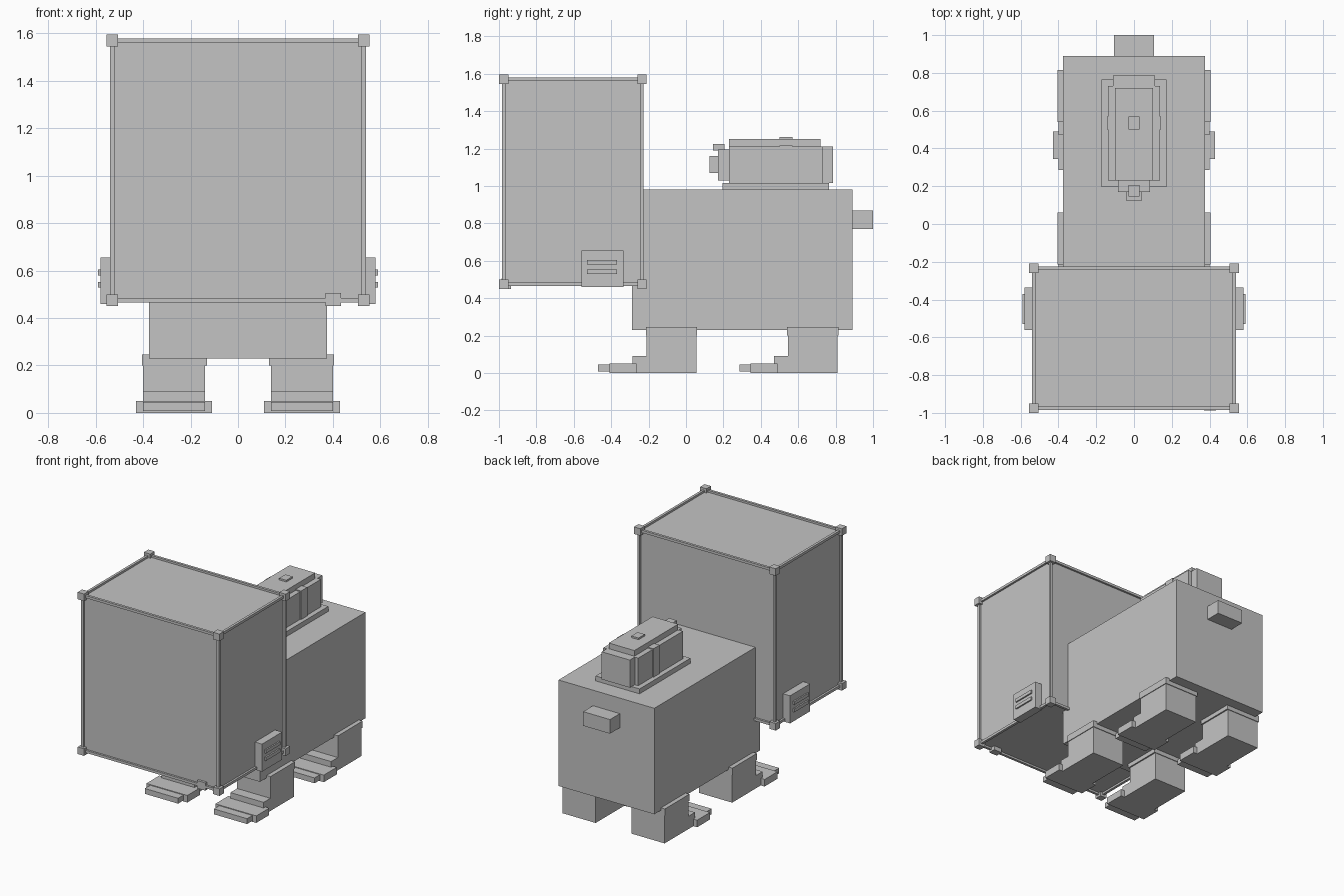
import bpy
import bmesh

old = bpy.data.objects.get("Cube")
if old:
    bpy.data.objects.remove(old, do_unlink=True)

grey = bpy.data.materials.new("plain grey")
grey.use_nodes = True
colour = (0.55, 0.55, 0.55, 1)
grey.diffuse_color = colour
grey.node_tree.nodes["Principled BSDF"].inputs["Base Color"].default_value = colour


def box(name, xs, ys, zs):
    """Flat-sided block spanning the given ranges."""
    bm = bmesh.new()
    bmesh.ops.create_cube(bm, size=1)
    for v in bm.verts:
        v.co = [r[0] if c < 0 else r[1] for c, r in zip(v.co, (xs, ys, zs))]
    mesh = bpy.data.meshes.new(name)
    bm.to_mesh(mesh)
    bm.free()
    mesh.materials.append(grey)
    obj = bpy.data.objects.new(name, mesh)
    bpy.context.collection.objects.link(obj)
    return obj


def centred(name, half, ys, zs):
    return box(name, (-half, half), ys, zs)


def paired(name, xs, ys, zs):
    box("left_" + name, xs, ys, zs)
    box("right_" + name, (-xs[1], -xs[0]), ys, zs)


def around(c, r):
    return (c - r, c + r)


# Body and tail
centred("body", 0.375, (-0.29, 0.89), (0.23, 0.98))
centred("tail", 0.105, (0.89, 1.0), (0.77, 0.87))

# Large box head with edge rods and corner blocks
HX, HY, HZ = 0.53, (-0.975, -0.235), (0.475, 1.57)
centred("head", 0.525, (-0.97, -0.24), (0.48, 1.565))
ROD, CORNER = 0.009, 0.025
for y in HY:
    for z in HZ:
        centred("head_cross_rod", HX, around(y, ROD), around(z, ROD))
        paired("head_corner", around(HX, CORNER), around(y, CORNER), around(z, CORNER))
    paired("head_upright_rod", around(HX, ROD), around(y, ROD), HZ)
for z in HZ:
    paired("head_side_rod", around(HX, ROD), HY, around(z, ROD))
box("head_tab", (0.37, 0.435), (-0.987, -0.935), (0.45, 0.505))

# Side vents
paired("vent", (0.52, 0.58), (-0.56, -0.335), (0.46, 0.655))
for z in (0.54, 0.592):
    paired("vent_slat", (0.57, 0.59), (-0.53, -0.37), around(z, 0.012))

# Legs with stepped feet
for side, start in (("front", -0.21), ("rear", 0.545)):
    def along(a, b):
        return (start + a, start + b)
    paired(side + "_leg", (0.14, 0.40), along(0, 0.265), (0, 0.24))
    paired(side + "_leg_cap", (0.13, 0.405), along(-0.005, 0.27), (0.2, 0.247))
    paired(side + "_ankle", (0.14, 0.40), along(-0.075, 0), (0, 0.09))
    paired(side + "_foot", (0.11, 0.43), along(-0.2, -0.055), (0, 0.05))
    paired(side + "_toe", (0.14, 0.40), along(-0.26, -0.2), (0.007, 0.045))

# Engine block on the back
centred("engine_base", 0.172, (0.195, 0.765), (0.975, 1.015))
centred("engine_block", 0.137, (0.23, 0.73), (1.01, 1.21))
centred("engine_band", 0.144, (0.5, 0.57), (1.015, 1.217))
centred("engine_lid", 0.1, (0.23, 0.72), (1.2, 1.25))
centred("engine_lid_knob", 0.028, (0.5, 0.57), (1.245, 1.262))
centred("engine_back_plate", 0.11, (0.72, 0.785), (1.015, 1.21))
centred("engine_front", 0.085, (0.17, 0.235), (1.03, 1.195))
centred("engine_nozzle", 0.042, (0.125, 0.175), (1.07, 1.16))
centred("engine_sight", 0.03, (0.145, 0.207), (1.19, 1.225))
